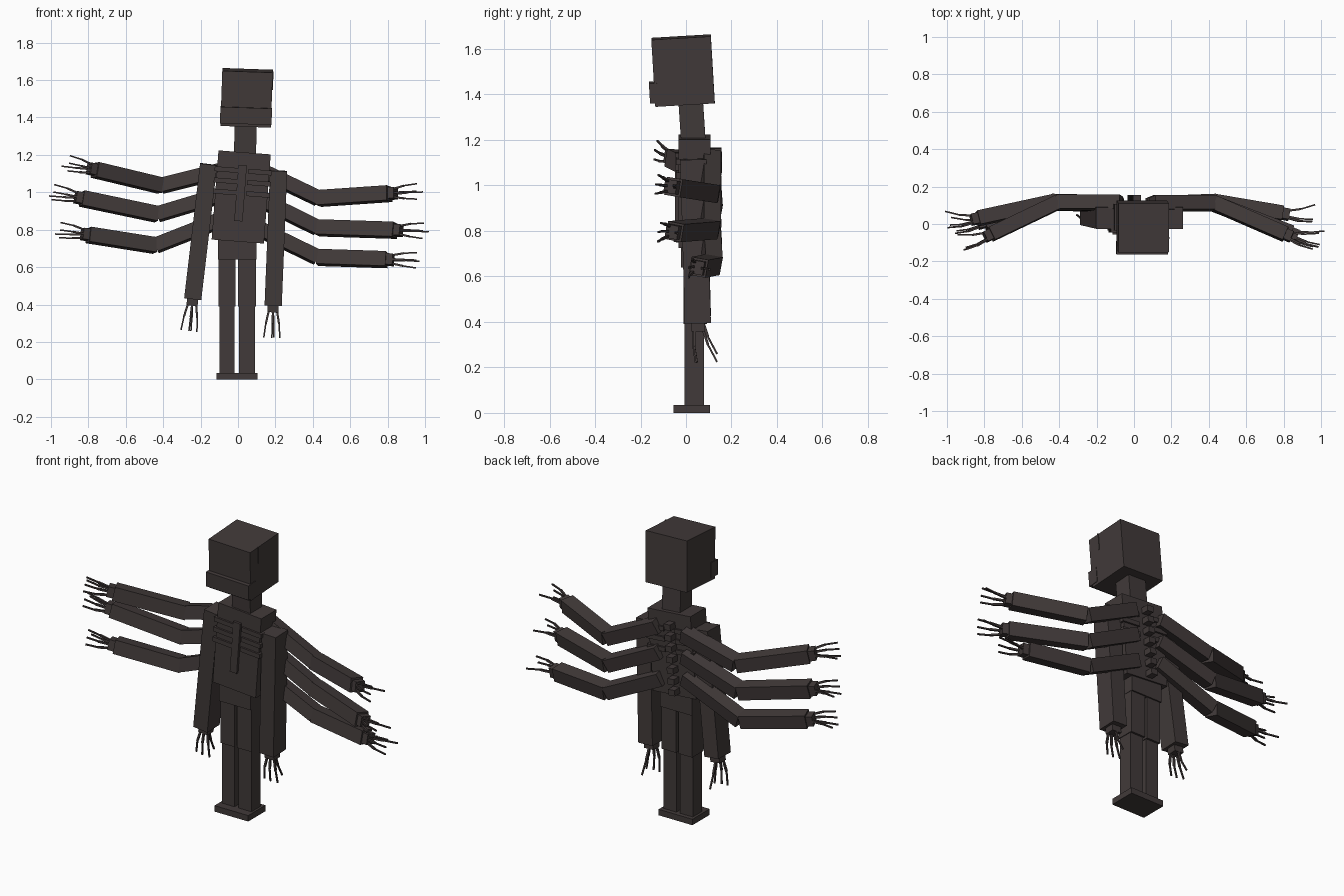
import bpy, bmesh, math
from mathutils import Vector, Matrix, Euler

if "Cube" in bpy.data.objects:
    bpy.data.objects.remove(bpy.data.objects["Cube"])

mat = bpy.data.materials.new("charcoal brown")
mat.diffuse_color = (0.053, 0.042, 0.041, 1)
mat.use_nodes = True
mat.node_tree.nodes["Principled BSDF"].inputs["Base Color"].default_value = mat.diffuse_color


def make(name, boxes):
    """One object from a list of (matrix, size) boxes."""
    bm = bmesh.new()
    for m, s in boxes:
        bmesh.ops.create_cube(bm, size=1, matrix=m @ Matrix.Diagonal((*s, 1)))
    me = bpy.data.meshes.new(name)
    bm.to_mesh(me)
    bm.free()
    me.materials.append(mat)
    ob = bpy.data.objects.new(name, me)
    bpy.context.collection.objects.link(ob)
    return ob


def frame(c, rx=0, ry=0):
    return Matrix.Translation(c) @ Euler((math.radians(rx), math.radians(ry), 0)).to_matrix().to_4x4()


def at(x, y, z):
    return Matrix.Translation((x, y, z))


def span(x0, x1, y0, y1, z0, z1):
    return at((x0 + x1) / 2, (y0 + y1) / 2, (z0 + z1) / 2), (x1 - x0, y1 - y0, z1 - z0)


def limb_axes(p, q, roll=0):
    """Matrix at p whose z runs to q and whose y stays near world y."""
    z = (q - p).normalized()
    x = Vector((0, 1, 0)).cross(z).normalized()
    y = z.cross(x)
    m = Matrix((x, y, z)).transposed().to_4x4()
    return Matrix.Translation(p) @ m @ Matrix.Rotation(math.radians(roll), 4, 'Z')


def beam(p, q, w, d, roll=0):
    p, q = Vector(p), Vector(q)
    n = (q - p).length
    return limb_axes(p, q, roll) @ at(0, 0, n / 2), (w, d, n)


def hand(name, p, q, roll, reach):
    """Palm block and four two-jointed fingers continuing the limb p-q."""
    p, q = Vector(p), Vector(q)
    base = limb_axes(p, q, roll) @ at(0, 0, (q - p).length)
    make(name + "_palm", [(base @ at(0, 0, 0.016), (0.06, 0.058, 0.04))])
    parts = []
    for x, y, sx, sy in ((-0.022, 0.015, -0.2, 0.06), (0, 0.018, 0, 0.08),
                         (0.022, 0.015, 0.2, 0.06), (0.0, -0.022, 0.1, -0.3)):
        a = Vector((x, y, 0.03))
        b = a + Vector((sx, sy, 1)) * reach * 0.45
        c = b + Vector((sx * 0.5, sy - 0.2, 1)) * reach * 0.5
        for s, e, w in ((a, b, 0.011), (b, c, 0.008)):
            parts.append(beam(base @ s, base @ e, w, w, 0))
    make(name + "_fingers", parts)


# Feet, legs, pelvis
make("feet", [span(-0.115, 0.105, -0.055, 0.105, 0, 0.035)])
for side, x0, x1 in (("left", -0.1, -0.018), ("right", 0.006, 0.092)):
    make(side + "_shin", [span(x0, x1, -0.006, 0.08, 0.03, 0.4)])
    make(side + "_thigh", [span(x0 - 0.005, x1 + 0.004, -0.012, 0.092, 0.39, 0.66)])
make("pelvis", [span(-0.108, 0.098, -0.022, 0.1, 0.64, 0.76)])

# Leaning torso
T = frame((0.017, 0.037, 0.975), 0, 4.4)
make("torso", [(T, (0.28, 0.142, 0.478))])

# Breastbone and wrap-around ribs
make("breastbone", [(T @ at(-0.005, -0.077, 0.02), (0.045, 0.016, 0.3))])
ribs = []
for z in (0.14, 0.08, 0.02):
    for s in (-1, 1):
        ribs.append((T @ at(s * 0.09, -0.075, z), (0.126, 0.014, 0.026)))
        ribs.append((T @ at(s * 0.146, 0, z), (0.014, 0.164, 0.026)))
        ribs.append((T @ at(s * 0.094, 0.075, z), (0.118, 0.014, 0.026)))
make("ribs", ribs)

# Spine knobs
make("spine", [(T @ at(-0.015, 0.088, 0.172 - 0.063 * i), (0.042, 0.06, 0.034)) for i in range(7)])

# Neck, head, jaw, crack on the right temple
make("neck", [beam((0.037, 0.032, 1.2), (0.042, 0.02, 1.38), 0.118, 0.108)])
H = frame((0.046, -0.013, 1.505), 3.4, 2)
make("head", [(H, (0.27, 0.262, 0.295))])
make("jaw", [(H @ at(0, -0.12, -0.088), (0.276, 0.066, 0.088))])
make("temple_crack", [(H @ at(0.136, -0.055, 0.1), (0.006, 0.008, 0.1))])

# Hanging arms
for side, p, q in (("left", (-0.157, 0.032, 1.15), (-0.242, 0.052, 0.43)),
                   ("right", (0.217, 0.032, 1.115), (0.188, 0.052, 0.395))):
    make(side + "_hanging_arm", [beam(p, q, 0.092, 0.115)])
    hand(side + "_hanging_hand", p, q, 180, 0.15)

# Six extra arms: shoulder, elbow, wrist
ARMS = {
    "left_upper": ((-0.07, 0.115, 1.12), (-0.41, 0.115, 1.035), (-0.765, -0.055, 1.12)),
    "left_middle": ((-0.07, 0.11, 0.99), (-0.43, 0.118, 0.882), (-0.835, 0.03, 0.967)),
    "left_lower": ((-0.07, 0.105, 0.86), (-0.44, 0.115, 0.715), (-0.80, 0.01, 0.772)),
    "right_upper": ((0.10, 0.11, 1.125), (0.43, 0.11, 0.967), (0.81, -0.055, 0.993)),
    "right_middle": ((0.09, 0.11, 0.975), (0.425, 0.11, 0.81), (0.84, -0.05, 0.797)),
    "right_lower": ((0.08, 0.105, 0.82), (0.425, 0.118, 0.652), (0.795, 0.055, 0.64)),
}
for name, (s, e, w) in ARMS.items():
    roll = 10 if s[0] < 0 else -10
    make(name + "_arm", [beam(s, e, 0.076, 0.076, roll)])
    make(name + "_forearm", [beam(e, w, 0.08, 0.076, roll)])
    hand(name + "_hand", e, w, roll + 180, 0.14)
